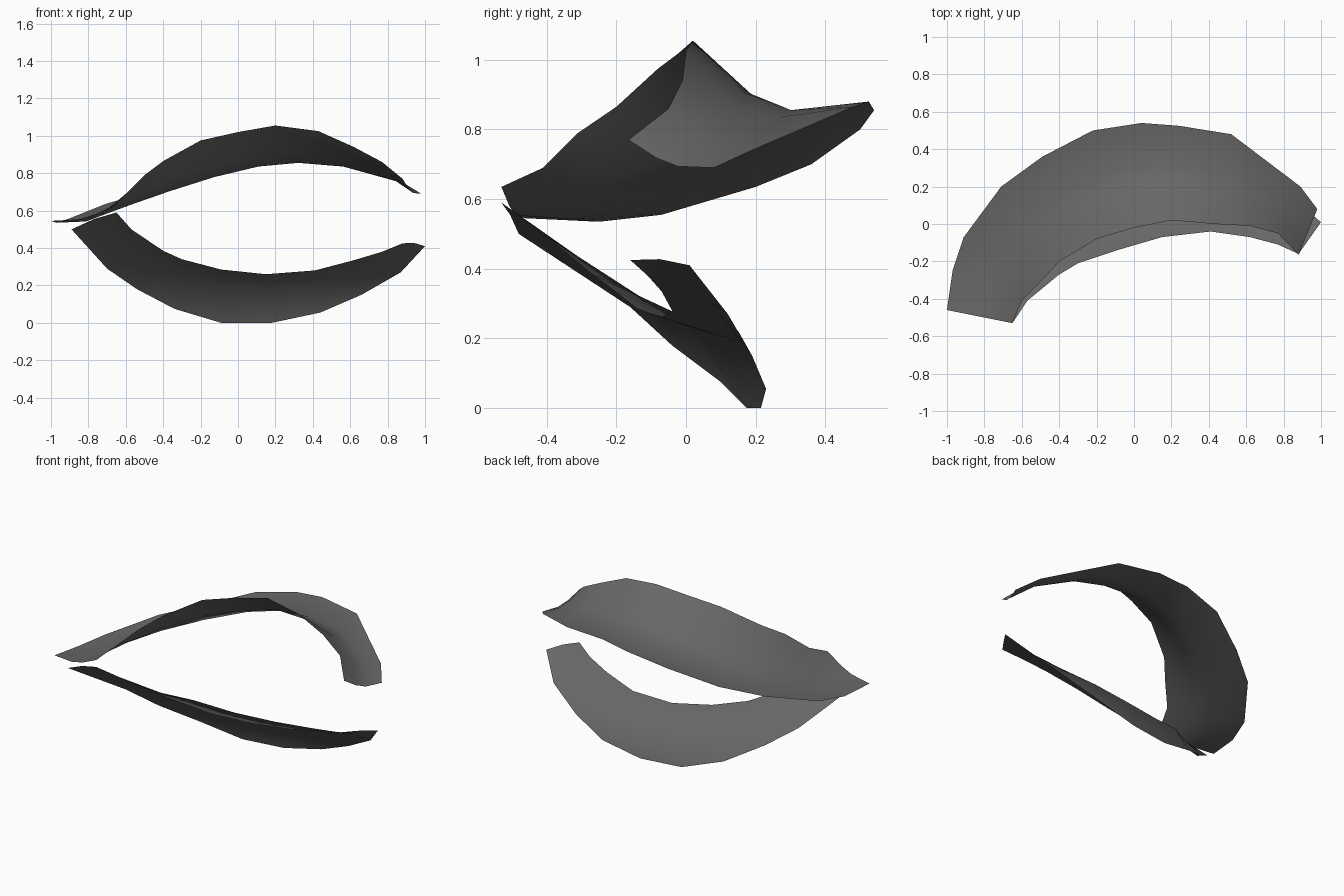
import bpy
import bmesh
import math
from mathutils import Vector

default_cube = bpy.data.objects.get("Cube")
if default_cube:
    bpy.data.objects.remove(default_cube, do_unlink=True)

# One warm charcoal colour for both strips
charcoal = bpy.data.materials.new("warm_charcoal")
charcoal.use_nodes = True
colour = (0.14, 0.135, 0.13, 1.0)
charcoal.diffuse_color = colour
shader = charcoal.node_tree.nodes["Principled BSDF"]
shader.inputs["Base Color"].default_value = colour
shader.inputs["Roughness"].default_value = 0.8


def curved_strip(name, inner_rail, outer_rail, rows, bend):
    """Loft a thin sheet between two rails; bend(u) offsets the middle rows.

    rows holds (position across the strip, share of the bend) pairs.
    """
    bm = bmesh.new()
    columns = []
    last = len(inner_rail) - 1
    for i, (inner, outer) in enumerate(zip(inner_rail, outer_rail)):
        offset = bend(i / last)
        columns.append([
            bm.verts.new(Vector(inner).lerp(Vector(outer), across) + offset * share)
            for across, share in rows
        ])
    for left, right in zip(columns, columns[1:]):
        for k in range(len(rows) - 1):
            bm.faces.new((left[k], right[k], right[k + 1], left[k + 1]))
    mesh = bpy.data.meshes.new(name)
    bm.to_mesh(mesh)
    bm.free()
    mesh.materials.append(charcoal)
    for face in mesh.polygons:
        face.use_smooth = True
    strip = bpy.data.objects.new(name, mesh)
    bpy.context.collection.objects.link(strip)
    return strip


# Upper strip: arched front edge, sagging middle, wide rear edge
upper_inner = [
    (-.65, -.53, .635), (-.6, -.41, .69), (-.5, -.31, .79), (-.4, -.2, .865),
    (-.2, -.08, .975), (0, -.02, 1.02), (.2, .02, 1.055), (.43, 0, 1.025),
    (.62, -.01, .94), (.77, -.05, .86), (.88, -.165, .77),
]
upper_outer = [
    (-1, -.46, .545), (-.97, -.25, .535), (-.91, -.07, .555), (-.71, .2, .635),
    (-.49, .36, .7), (-.22, .5, .8), (.04, .54, .855), (.24, .525, .88),
    (.52, .48, .865), (.89, .2, .745), (.98, .08, .69),
]


def upper_bend(u):
    arch = max(0, math.sin(math.pi * min(1, u * 1.1)))
    return Vector((0, 0, -0.03 - 0.085 * arch))


curved_strip("upper_lid_strip", upper_inner, upper_outer,
             [(0, 0), (.32, .85), (.575, 1), (1, 0)], upper_bend)

# Lower strip: shelf along the inner edge, then a steep outer band
lower_inner = [
    (-.65, -.53, .59), (-.57, -.41, .5), (-.4, -.27, .385), (-.3, -.21, .34),
    (-.09, -.14, .285), (.15, -.07, .26), (.41, -.04, .28), (.62, -.07, .335),
    (.77, -.11, .38), (.88, -.16, .425),
]
lower_outer = [
    (-.89, -.48, .5), (-.7, -.16, .29), (-.54, -.04, .18), (-.34, .1, .075),
    (-.09, .175, 0), (.18, .215, 0), (.44, .23, .055), (.66, .19, .15),
    (.87, .12, .27), (1, .01, .41),
]


def lower_bend(u):
    return Vector((0, 0.075, 0.055)) * math.sin(math.pi * u) ** 2 + Vector((0, 0, 0.01))


curved_strip("lower_lid_strip", lower_inner, lower_outer,
             [(0, 0), (.5, 1), (1, 0)], lower_bend)
